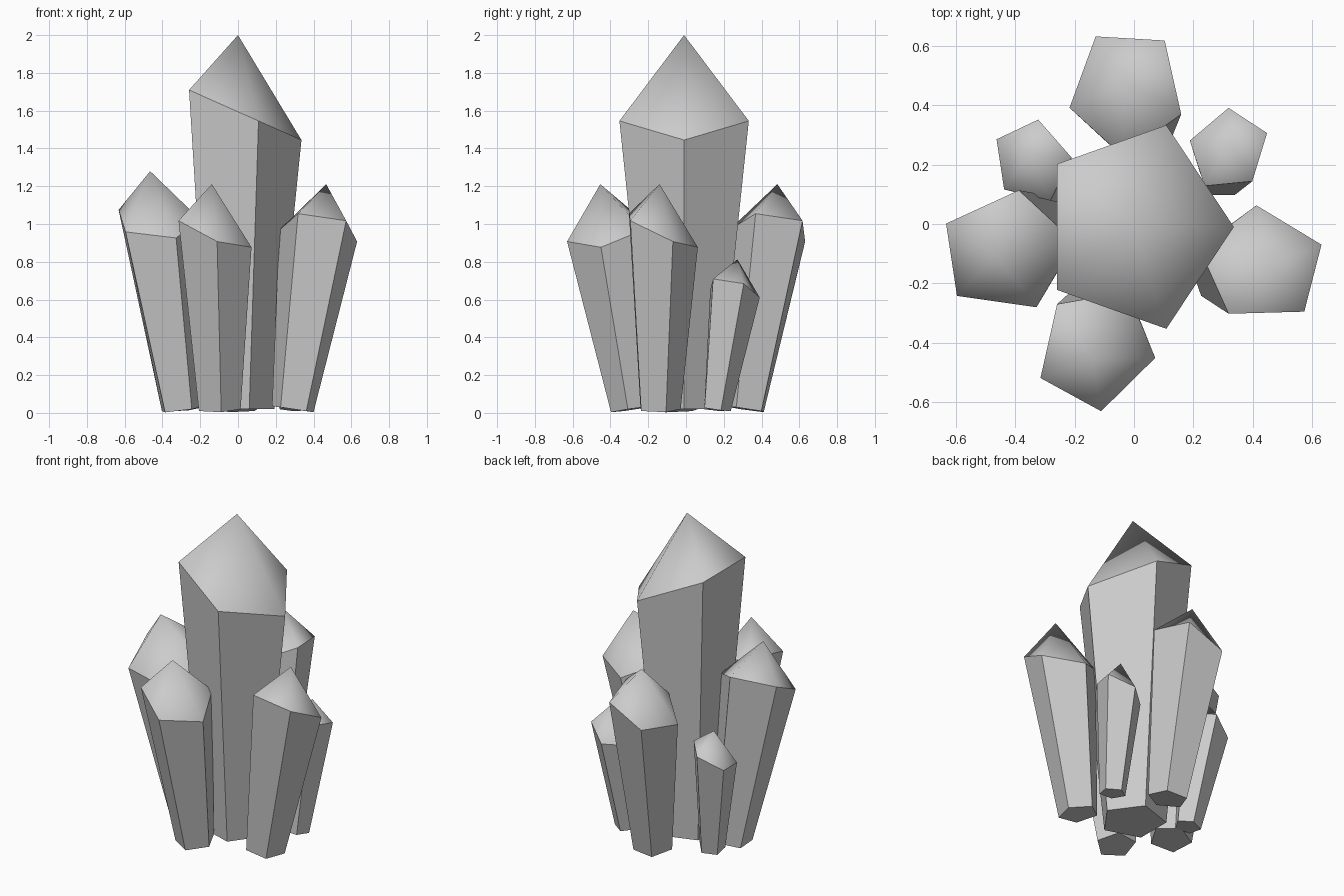
import bpy, bmesh
from math import sin, cos, radians, tau
from mathutils import Matrix, Vector

if "Cube" in bpy.data.objects:
    bpy.data.objects.remove(bpy.data.objects["Cube"])

SIDES = 5


def crystal_mesh():
    """Five-sided shaft widening upward to a slanted shoulder, then a pointed cap."""
    bm = bmesh.new()
    tilt = Matrix.Rotation(radians(24), 3, 'Y')
    circle = [Vector((cos(tau * i / SIDES), sin(tau * i / SIDES), 0)) for i in range(SIDES)]
    base = [bm.verts.new(p * 0.192) for p in circle]
    shoulder = [bm.verts.new(tilt @ (p * 0.36) + Vector((0.007, 0, 1.571))) for p in circle]
    tip = bm.verts.new((0, 0, 1.98))
    bm.faces.new(base[::-1])
    for i in range(SIDES):
        j = (i + 1) % SIDES
        bm.faces.new((base[i], base[j], shoulder[j], shoulder[i]))
        # the cap is softly shaded, the shaft stays flat
        bm.faces.new((shoulder[i], shoulder[j], tip)).smooth = True
    for e in bm.edges:
        e.smooth = tip in e.verts
    mesh = bpy.data.meshes.new("crystal")
    bm.to_mesh(mesh)
    bm.free()
    return mesh


mesh = crystal_mesh()

# name, base x, base y, turn about z, outward lean, scale
crystals = [
    ("main_crystal", 0.0, -0.01, 0, 0, 1.0),
    ("front_crystal", -0.10, -0.282, -12.7, 8.4, 0.608),
    ("right_crystal", 0.291, -0.145, 91.6, 8.4, 0.608),
    ("back_crystal", 0.010, 0.312, 192.6, 8.4, 0.608),
    ("left_crystal", -0.296, -0.028, -65.4, 8.4, 0.643),
    ("small_back_right_crystal", 0.293, 0.160, 162.9, 8.4, 0.405),
    ("small_back_left_crystal", -0.279, 0.143, -138.7, 8.4, 0.405),
]
for name, x, y, turn, lean, size in crystals:
    ob = bpy.data.objects.new(name, mesh)
    ob.location = (x, y, 0.02)
    ob.rotation_euler = (radians(lean), 0, radians(turn))
    ob.scale = (size, size, size)
    bpy.context.collection.objects.link(ob)
